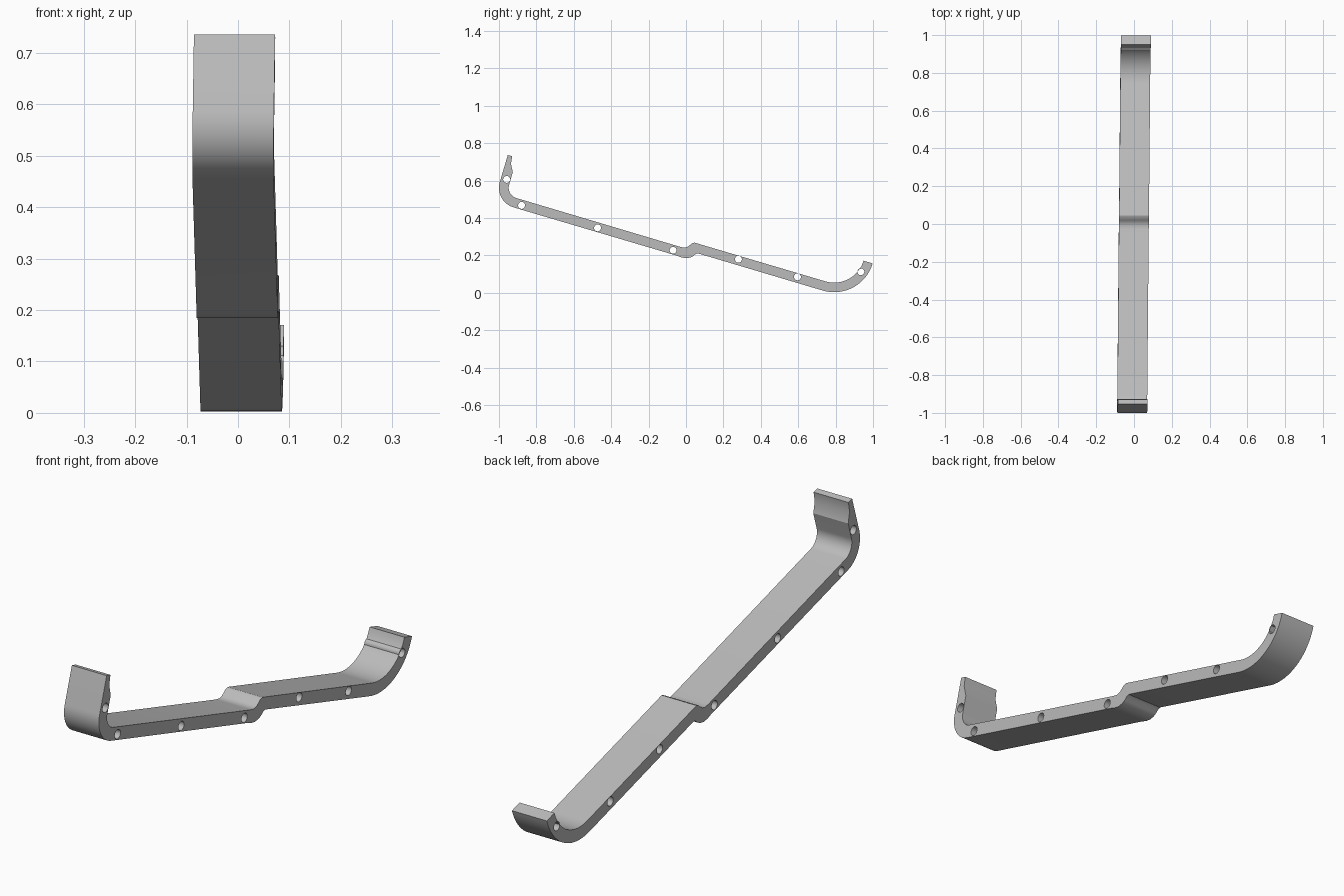
import bpy
from math import sin, cos, radians
from mathutils import Matrix

cube = bpy.data.objects.get("Cube")
if cube:
    bpy.data.objects.remove(cube, do_unlink=True)

HALF_WIDTH = 0.079
HOLE_RADIUS = 0.0185
TILT = -16.5


def arc(centre, radius, start, end, steps=16):
    """Points on an arc, angles in degrees."""
    angles = [radians(start + (end - start) * i / steps) for i in range(steps + 1)]
    return [(centre[0] + radius * cos(a), centre[1] + radius * sin(a)) for a in angles]


def add_loop(curve, points):
    spline = curve.splines.new("POLY")
    spline.points.add(len(points) - 1)
    for p, (u, v) in zip(spline.points, points):
        p.co = (u, v, 0, 1)
    spline.use_cyclic_u = True


# Side outline: both hooked ends are quarter arcs joined by a stepped bar
front_bend, back_bend = (-0.891, 0.561), (0.792, 0.218)
down, left = TILT - 90, TILT - 180
outline = [(-0.953, 0.736)]
outline += arc(front_bend, 0.109, left, down)
outline += [(-0.045, 0.197), (-0.025, 0.189), (0, 0.185), (0.022, 0.188),
            (0.038, 0.196), (0.05, 0.206), (0.062, 0.211)]
outline += arc(back_bend, 0.215, down, TILT, 24)
outline += arc(back_bend, 0.164, TILT, down, 24)
outline += [(0.062, 0.263), (0.045, 0.268), (0.032, 0.264), (0.02, 0.254),
            (0.008, 0.245), (-0.008, 0.241), (-0.03, 0.245)]
outline += arc(front_bend, 0.057, down, left)
outline += [(-0.926, 0.645), (-0.936, 0.69), (-0.929, 0.73)]

# Bolt holes through the full width
holes = [(-0.959, 0.606), (-0.879, 0.467), (-0.473, 0.347), (-0.069, 0.227),
         (0.28, 0.179), (0.596, 0.085), (0.935, 0.112)]

curve = bpy.data.curves.new("bracket_profile", "CURVE")
curve.dimensions = "2D"
curve.fill_mode = "BOTH"
curve.extrude = HALF_WIDTH
add_loop(curve, outline)
for h in holes:
    add_loop(curve, arc(h, HOLE_RADIUS, 0, 360, 24)[:-1])

bracket = bpy.data.objects.new("bent_bracket", curve)
bpy.context.collection.objects.link(bracket)
bpy.ops.object.select_all(action="DESELECT")
bracket.select_set(True)
bpy.context.view_layer.objects.active = bracket
bpy.ops.object.convert(target="MESH")

# Stand the profile up along y, with its slight sideways lean
bracket.data.transform(Matrix(((0.0125, 0.0118, 1, -0.0035),
                               (1, 0, 0, 0), (0, 1, 0, 0), (0, 0, 0, 1))))
bpy.ops.object.mode_set(mode="EDIT")
bpy.ops.mesh.select_all(action="SELECT")
bpy.ops.mesh.remove_doubles(threshold=0.0002)
bpy.ops.mesh.normals_make_consistent(inside=False)
bpy.ops.object.mode_set(mode="OBJECT")

grey = bpy.data.materials.new("plain_grey")
grey.use_nodes = True
colour = (0.5, 0.5, 0.5, 1)
grey.diffuse_color = colour
grey.node_tree.nodes["Principled BSDF"].inputs["Base Color"].default_value = colour
bracket.data.materials.clear()
bracket.data.materials.append(grey)
bpy.ops.object.shade_smooth_by_angle(angle=radians(25))
